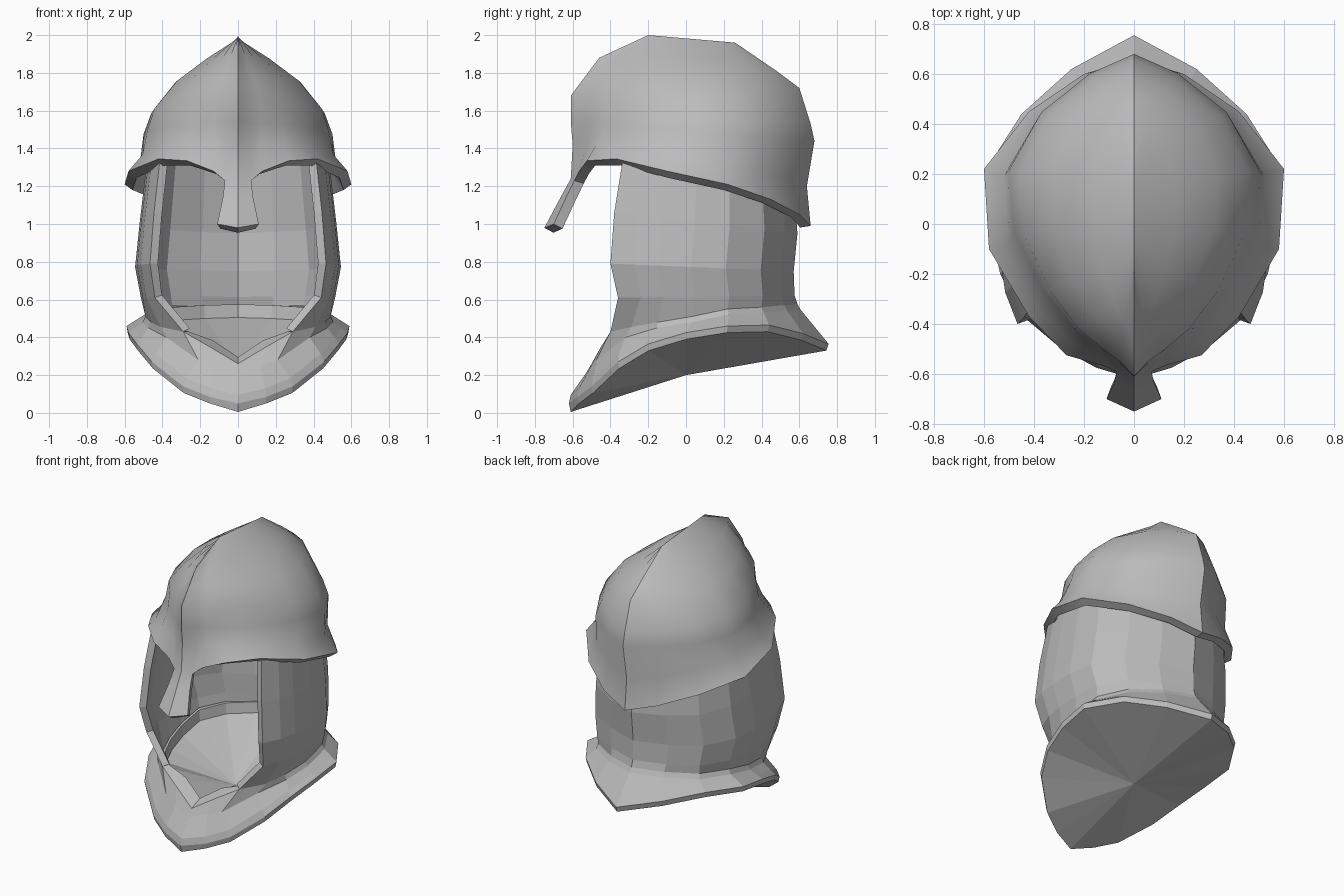
import bpy, bmesh
from mathutils import Vector

cube = bpy.data.objects.get("Cube")
if cube:
    bpy.data.objects.remove(cube, do_unlink=True)

steel = bpy.data.materials.new("steel_grey")
steel.use_nodes = True
GREY = (0.5, 0.5, 0.5, 1)
steel.diffuse_color = GREY
steel.node_tree.nodes["Principled BSDF"].inputs["Base Color"].default_value = GREY


def loft(name, grids, centre, thickness=0, smooth_angle=None):
    """Join rows of half-section points into a shell, mirrored across x = 0."""
    bm = bmesh.new()
    for rows in grids:
        rings = [[bm.verts.new(p) for p in row] for row in rows]
        for a, b in zip(rings, rings[1:]):
            for i in range(len(a) - 1):
                bm.faces.new((a[i], a[i + 1], b[i + 1], b[i]))
    bmesh.ops.remove_doubles(bm, verts=bm.verts, dist=0.0005)
    bmesh.ops.dissolve_degenerate(bm, edges=bm.edges, dist=0.0005)
    bmesh.ops.recalc_face_normals(bm, faces=bm.faces)
    c = Vector(centre)
    if sum(f.normal.dot(f.calc_center_median() - c) * f.calc_area() for f in bm.faces) < 0:
        bmesh.ops.reverse_faces(bm, faces=bm.faces)
    mesh = bpy.data.meshes.new(name)
    bm.to_mesh(mesh)
    bm.free()
    mesh.materials.append(steel)
    obj = bpy.data.objects.new(name, mesh)
    bpy.context.collection.objects.link(obj)
    bpy.ops.object.select_all(action='DESELECT')
    obj.select_set(True)
    bpy.context.view_layer.objects.active = obj
    mods = [obj.modifiers.new("mirror", 'MIRROR')]
    if thickness:
        solid = obj.modifiers.new("thickness", 'SOLIDIFY')
        solid.thickness = thickness
        solid.offset = -1
        mods.append(solid)
    for m in mods:
        bpy.ops.object.modifier_apply(modifier=m.name)
    if smooth_angle:
        bpy.ops.object.shade_smooth_by_angle(angle=smooth_angle)
    return obj


def ring(plan, width, front_y, back_y, front_z, back_z, bow=0):
    """Scale a half plan (x fraction, front-to-back fraction) into a tilted ring."""
    return [(x * width, front_y + t * (back_y - front_y),
             front_z + t * (back_z - front_z) + bow * x) for x, t in plan]


# Domed cap: flared brow rim rising to a keel ridge
rim = [(0, -.61, 1.24), (.07, -.59, 1.23), (.13, -.565, 1.28), (.27, -.525, 1.335),
       (.42, -.37, 1.345), (.58, -.1, 1.28), (.6, .22, 1.21), (.42, .45, 1.13),
       (.2, .6, 1.05), (0, .66, .99)]
dome_back = [(1, .64), (.74, .82), (.35, .94), (0, 1)]
brow_plan = [(0, 0), (.12, .035), (.24, .06), (.47, .1), (.72, .2), (.97, .41)] + dome_back
crown_plan = [(0, 0), (.13, .05), (.25, .08), (.48, .15), (.73, .27), (.96, .45)] + dome_back
dome = [rim,
        ring(brow_plan, .52, -.6, .64, 1.42, 1.2, .04),
        ring(crown_plan, .5, -.61, .68, 1.54, 1.44),
        ring(crown_plan, .46, -.61, .66, 1.68, 1.53),
        ring(crown_plan, .33, -.535, .6, 1.78, 1.72, .01),
        ring(crown_plan, .17, -.46, .48, 1.88, 1.81, .03),
        ring(crown_plan, 0, -.2, .26, 2, 1.96)]
# Nose guard grows out of the middle of the rim
nose = [rim[:2],
        [(0, -.67, 1.13), (.08, -.635, 1.14)],
        [(0, -.75, .98), (.11, -.7, 1.0)]]
loft("helmet_cap", [dome, nose], (0, 0, 1.3), .055, .6)

# Collar: raised lip, fold below the cheeks, flared skirt edge
lip = [(0, -.5, .26), (.15, -.45, .35), (.29, -.4, .43), (.41, -.29, .455),
       (.46, -.15, .48), (.49, .03, .51), (.48, .22, .55), (.38, .4, .56),
       (.2, .52, .57), (0, .59, .575)]
fold = [(0, -.53, .21), (.12, -.5, .25), (.21, -.475, .28), (.38, -.32, .4)] + [
        (x * 1.03, y * 1.03, z - .03) for x, y, z in lip[4:]]
hem = [(0, -.62, .05), (.15, -.575, .085), (.29, -.5, .14), (.455, -.36, .27),
       (.535, -.2, .365), (.58, 0, .425), (.59, .22, .46), (.45, .44, .465),
       (.25, .62, .42), (0, .755, .365)]
# Rounded shoulder at the chest, straight slope around the back
shoulder = [(x * .96, y * .985, z + .045) for x, y, z in hem[:4]] + [
            tuple(Vector(f).lerp(Vector(h), .6)) for f, h in zip(fold[4:], hem[4:])]
hem_low = [(x * .99, y * .985, z - .035 - .01 * (y < -.6)) for x, y, z in hem]
# Inside of the lip and the sunken floor
lip_inner = [(x * .9, y * .82, z + .035) for x, y, z in lip[:2]] + [
             (x * .9, y * .9, z) for x, y, z in lip[2:]]
floor_rim = [(x * .98, y * .98, z - (.02 if y < -.3 else .07)) for x, y, z in lip_inner]
n = len(lip)
loft("collar", [[[(0, -.03, .24)] * n, floor_rim, lip_inner, lip, fold, shoulder, hem,
                 hem_low, [(0, 0, .2)] * n]], (0, 0, .33))

# Neck and cheek guard, open at the face
neck_plan = [(.855, 0), (.945, .13), (.98, .26), (1, .44), (.96, .63),
             (.75, .82), (.4, .93), (0, 1)]
neck = [ring(neck_plan, .48, -.33, .56, 1.37, 1.33),
        ring(neck_plan, .52, -.38, .59, 1.06, .95),
        ring(neck_plan, .545, -.4, .57, .79, .75),
        ring(neck_plan, .515, -.36, .575, .61, .62),
        lip[2:]]
loft("neck_guard", [neck], (0, 0, .8), .045)
